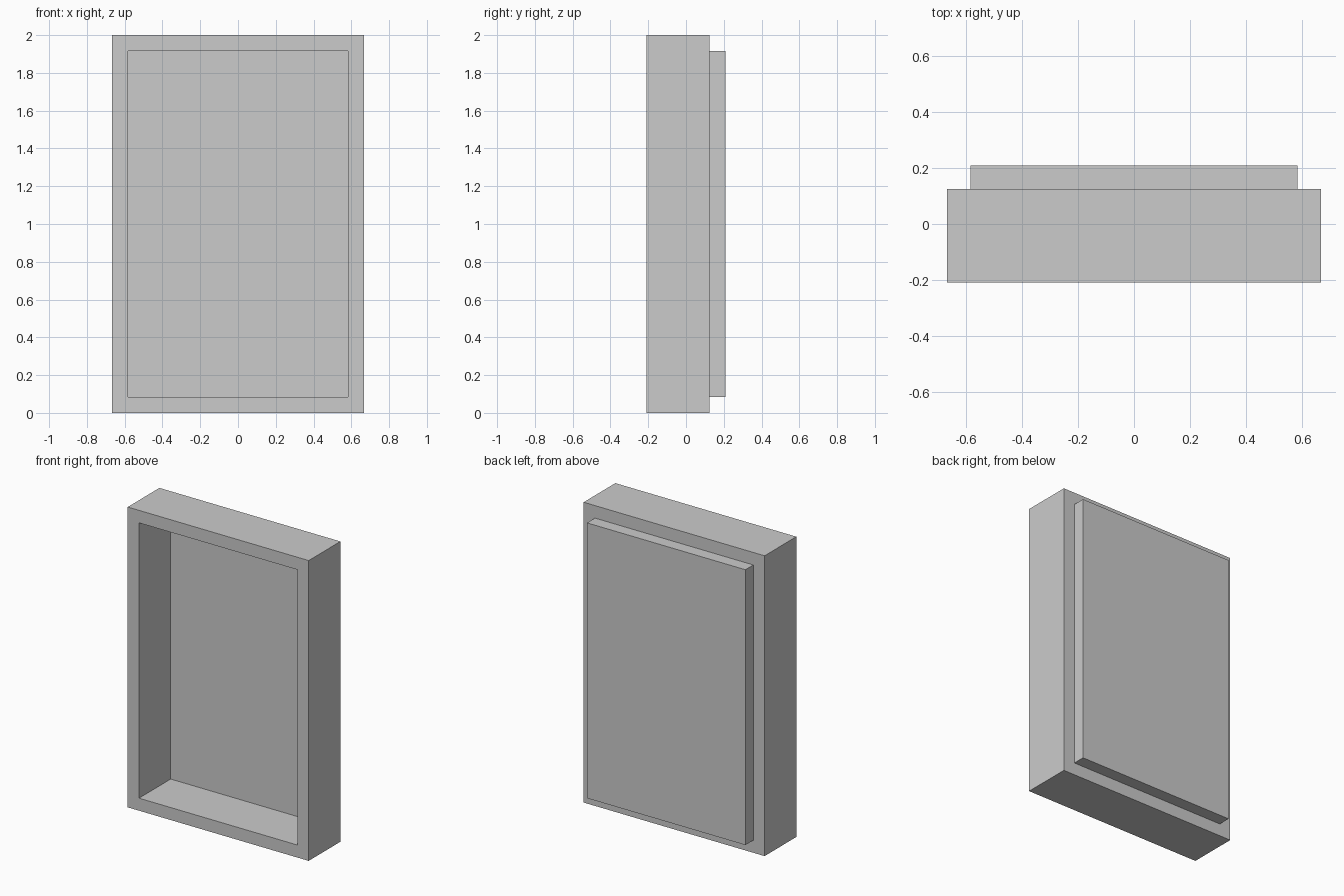
import bpy, bmesh

if "Cube" in bpy.data.objects:
    bpy.data.objects.remove(bpy.data.objects["Cube"])

W, H = 1.3333, 2.0          # outer frame size
RIM = 0.0833                # rim width, also panel thickness
FRONT, BACK, END = -0.2083, 0.125, 0.2083


def finish(name, bm):
    bmesh.ops.recalc_face_normals(bm, faces=bm.faces)
    mesh = bpy.data.meshes.new(name)
    bm.to_mesh(mesh)
    bm.free()
    obj = bpy.data.objects.new(name, mesh)
    bpy.context.collection.objects.link(obj)
    return obj


def rect(bm, inset, y):
    x, lo, hi = W / 2 - inset, inset, H - inset
    return [bm.verts.new(p) for p in
            ((-x, y, lo), (x, y, lo), (x, y, hi), (-x, y, hi))]


def bridge(bm, a, b):
    for i in range(4):
        j = (i + 1) % 4
        bm.faces.new((a[i], a[j], b[j], b[i]))


# Deep open frame: a rectangular ring of four loops
bm = bmesh.new()
loops = [rect(bm, 0, FRONT), rect(bm, 0, BACK),
         rect(bm, RIM, BACK), rect(bm, RIM, FRONT)]
for i in range(4):
    bridge(bm, loops[i], loops[(i + 1) % 4])
finish("frame", bm)

# Back panel closing the opening, standing proud of the rear
bm = bmesh.new()
near, far = rect(bm, RIM, BACK), rect(bm, RIM, END)
bridge(bm, near, far)
bm.faces.new(near)
bm.faces.new(far)
finish("back_panel", bm)
